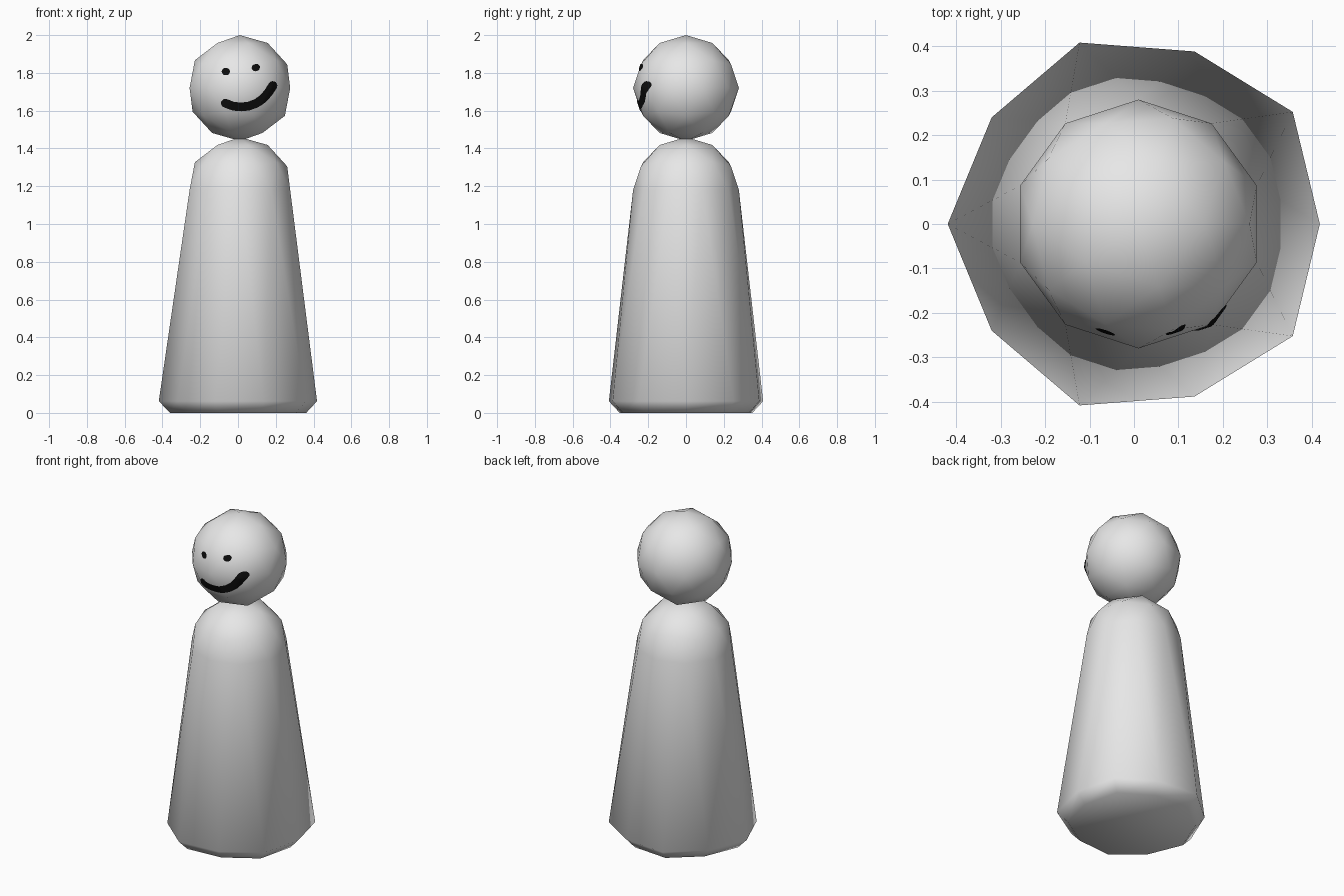
import bpy, bmesh, math
from mathutils import Vector
from mathutils.bvhtree import BVHTree

if "Cube" in bpy.data.objects:
    bpy.data.objects.remove(bpy.data.objects["Cube"])

CX = 0.01            # shared axis of head and body
R = 0.28             # radius of head and shoulders
HEAD_Z, SHOULDER_Z = 1.72, 1.18


def material(name, rgb):
    m = bpy.data.materials.new(name)
    m.diffuse_color = (*rgb, 1)
    m.use_nodes = True
    m.node_tree.nodes["Principled BSDF"].inputs["Base Color"].default_value = m.diffuse_color
    return m


def add_object(name, bm, mat):
    mesh = bpy.data.meshes.new(name)
    bm.to_mesh(mesh)
    mesh.materials.append(mat)
    mesh.shade_smooth()
    ob = bpy.data.objects.new(name, mesh)
    bpy.context.collection.objects.link(ob)
    return ob


grey = material("light_grey", (0.8, 0.8, 0.8))
black = material("black", (0.004, 0.004, 0.004))

# Head: low-poly icosphere
head = bmesh.new()
bmesh.ops.create_icosphere(head, subdivisions=2, radius=R)
bmesh.ops.translate(head, verts=head.verts, vec=(CX, 0, HEAD_Z))
add_object("head", head, grey)
head_tree = BVHTree.FromBMesh(head)

# Body: icosphere with its lower ring pulled down and widened
body = bmesh.new()
bmesh.ops.create_icosphere(body, subdivisions=2, radius=R)
bmesh.ops.delete(body, geom=[v for v in body.verts if v.co.z < -0.6 * R], context='VERTS')
for v in body.verts:
    if v.co.z < -0.1 * R:
        v.co.x *= 0.48 / R
        v.co.y *= 0.48 / R
        v.co.z = 0.062 - SHOULDER_Z
# Chamfered foot and flat bottom
rim = [e for e in body.edges if e.is_boundary]
ext = bmesh.ops.extrude_edge_only(body, edges=rim)["geom"]
for v in (g for g in ext if isinstance(g, bmesh.types.BMVert)):
    v.co = Vector((v.co.x * 0.86, v.co.y * 0.86, -SHOULDER_Z))
bmesh.ops.holes_fill(body, edges=[e for e in body.edges if e.is_boundary])
bmesh.ops.recalc_face_normals(body, faces=body.faces)
bmesh.ops.translate(body, verts=body.verts, vec=(CX, 0, SHOULDER_Z))
add_object("body", body, grey)


def painted_stroke(name, points, radius, step=0.005, across=8):
    """Round-ended brush stroke in x,z, laid onto the front of the head."""
    pts = [Vector(p) for p in points]
    lengths = [(b - a).length for a, b in zip(pts, pts[1:])]
    total = sum(lengths)

    def at(s):
        for a, b, l in zip(pts, pts[1:], lengths):
            if s <= l or b is pts[-1]:
                return a + (b - a) * (s / l)
            s -= l

    bm = bmesh.new()
    rows = []
    n = math.ceil((total + 2 * radius) / step)
    for i in range(n + 1):
        s = -radius + (total + 2 * radius) * i / n
        over = max(-s, s - total, 0) / radius
        half = radius * math.sqrt(max(1 - over * over, 0.01))
        # direction is averaged along the path so bends stay smooth
        d = (at(s + 0.02) - at(s - 0.02)).normalized()
        side = Vector((-d.y, d.x))
        row = []
        for j in range(across + 1):
            p = at(s) + side * half * (2 * j / across - 1)
            hit, normal, _, _ = head_tree.ray_cast(Vector((p.x, -2, p.y)), Vector((0, 1, 0)))
            row.append(bm.verts.new(hit + normal * 0.004))
        rows.append(row)
    for a, b in zip(rows, rows[1:]):
        for j in range(across):
            bm.faces.new((a[j], b[j], b[j + 1], a[j + 1]))
    bm.normal_update()
    if sum(f.normal.y for f in bm.faces) > 0:
        bmesh.ops.reverse_faces(bm, faces=bm.faces)
    add_object(name, bm, black)


# Face: two dot eyes and a lopsided smile
painted_stroke("left_eye", [(-0.066, 1.806), (-0.060, 1.806)], 0.019)
painted_stroke("right_eye", [(0.090, 1.826), (0.096, 1.828)], 0.018)
painted_stroke("smile", [(-0.066, 1.640), (-0.025, 1.625), (0.015, 1.621), (0.055, 1.625),
                         (0.095, 1.639), (0.130, 1.664), (0.158, 1.695), (0.182, 1.732)], 0.023)
